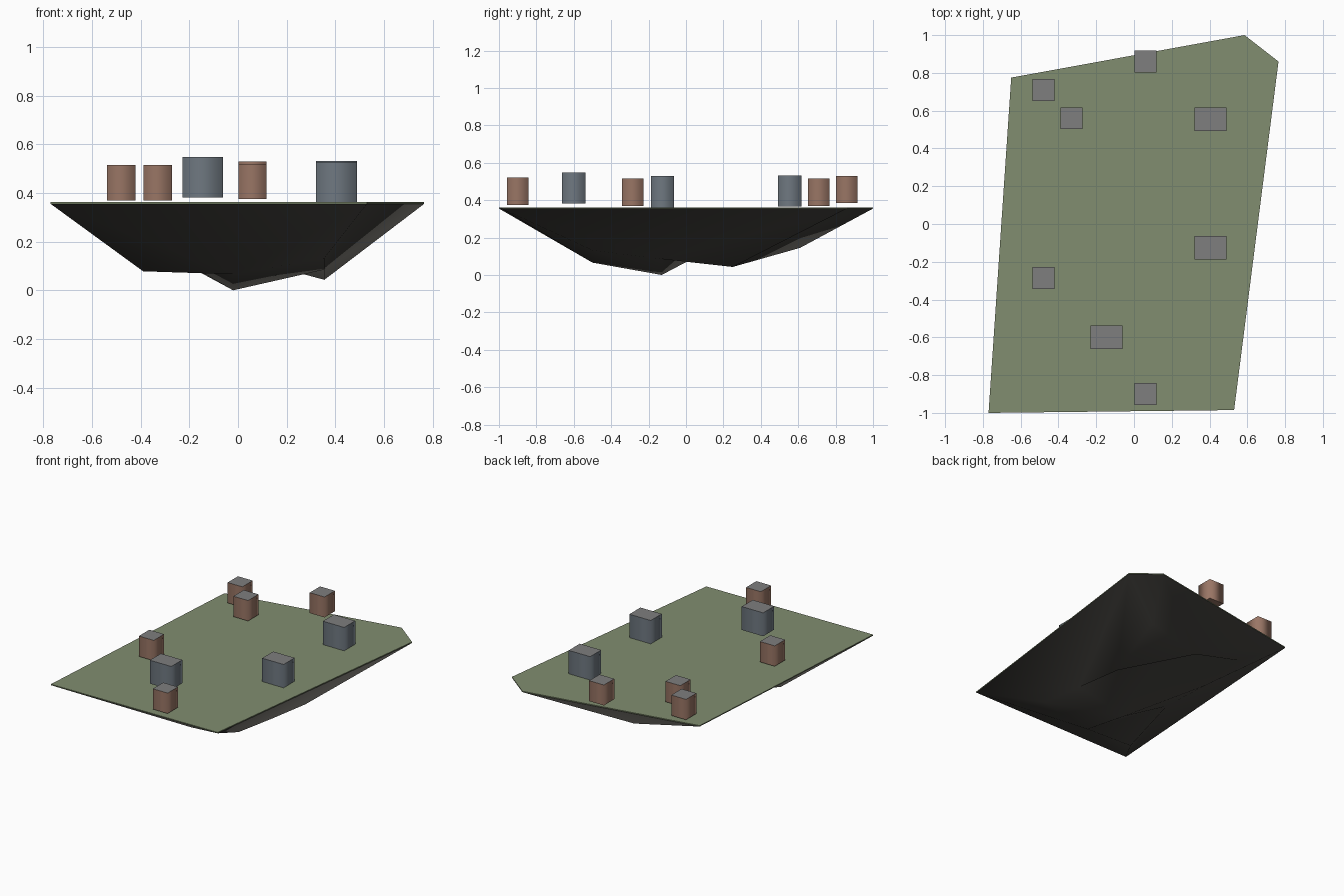
import bpy, bmesh
from mathutils import Vector
from mathutils.geometry import delaunay_2d_cdt

if "Cube" in bpy.data.objects:
    bpy.data.objects.remove(bpy.data.objects["Cube"])

def material(name, rgb):
    m = bpy.data.materials.new(name)
    m.diffuse_color = (*rgb, 1)
    m.use_nodes = True
    m.node_tree.nodes["Principled BSDF"].inputs["Base Color"].default_value = m.diffuse_color
    return m

GRASS = material("grass", (0.22, 0.27, 0.16))
ROCK = material("rock", (0.065, 0.062, 0.055))
BRICK = material("brick", (0.32, 0.18, 0.13))
SLATE = material("slate", (0.16, 0.19, 0.22))
ROOF = material("roof", (0.21, 0.21, 0.21))

def add_object(name, bm, *mats):
    me = bpy.data.meshes.new(name)
    bm.to_mesh(me)
    bm.free()
    for m in mats:
        me.materials.append(m)
    ob = bpy.data.objects.new(name, me)
    bpy.context.collection.objects.link(ob)
    return ob

OUTLINE = [(-0.77, -1.0), (0.53, -0.985), (0.765, 0.86), (0.585, 1.0), (-0.65, 0.775)]
TOP, RIM = 0.362, 0.355

# flat ground on top, with a thin rim
bm = bmesh.new()
top = [bm.verts.new((x, y, TOP)) for x, y in OUTLINE]
low = [bm.verts.new((x, y, RIM)) for x, y in OUTLINE]
bm.faces.new(top)
n = len(OUTLINE)
for i in range(n):
    j = (i + 1) % n
    bm.faces.new((low[i], low[j], top[j], top[i]))
add_object("ground", bm, GRASS)

# rocky underside: a coarse grid of heights joined to the outline
GRID_X = (-0.39, -0.02, 0.355)
HEIGHTS = {-0.50: (0.078, 0.066, 0.132),
           -0.13: (0.215, 0.0, 0.085),
           0.25: (0.20, 0.325, 0.043),
           0.61: (0.235, 0.145, 0.24)}
points = [(x, y, RIM) for x, y in OUTLINE]
points += [(x, y, z) for y, row in HEIGHTS.items() for x, z in zip(GRID_X, row)]
flat = [Vector(p[:2]) for p in points]
co, _, tris, orig, _, _ = delaunay_2d_cdt(flat, [], [list(range(n))], 1, 1e-5)
bm = bmesh.new()
vs = [bm.verts.new((c.x, c.y, points[o[0]][2])) for c, o in zip(co, orig)]
for t in tris:
    f = bm.faces.new([vs[i] for i in reversed(t)])
    f.smooth = True
add_object("underside", bm, ROCK)

# buildings: smooth-shaded walls and a separate flat roof
def building(name, x, y, z0, z1, w, d, mat):
    bm = bmesh.new()
    corners = [(x + sx * w / 2, y + sy * d / 2)
               for sx, sy in ((-1, -1), (1, -1), (1, 1), (-1, 1))]
    a = [bm.verts.new((*c, z0)) for c in corners]
    b = [bm.verts.new((*c, z1)) for c in corners]
    roof = [bm.verts.new((*c, z1)) for c in corners]
    floor = [bm.verts.new((*c, z0)) for c in corners]
    for i in range(4):
        j = (i + 1) % 4
        bm.faces.new((a[i], a[j], b[j], b[i])).smooth = True
    bm.faces.new(roof).material_index = 1
    bm.faces.new(floor[::-1])
    add_object(name, bm, mat, ROOF)

HOUSES = [(-0.48, 0.71, 0.37), (-0.33, 0.56, 0.37), (0.06, 0.86, 0.385),
          (0.06, -0.90, 0.375), (-0.48, -0.285, 0.37)]
for i, (x, y, z) in enumerate(HOUSES, 1):
    building(f"small_house_{i}", x, y, z, z + 0.145, 0.116, 0.116, BRICK)

HALLS = [(0.405, 0.555, 0.365), (0.405, -0.125, 0.362), (-0.145, -0.60, 0.382)]
for i, (x, y, z) in enumerate(HALLS, 1):
    building(f"large_house_{i}", x, y, z, z + 0.166, 0.168, 0.124, SLATE)
